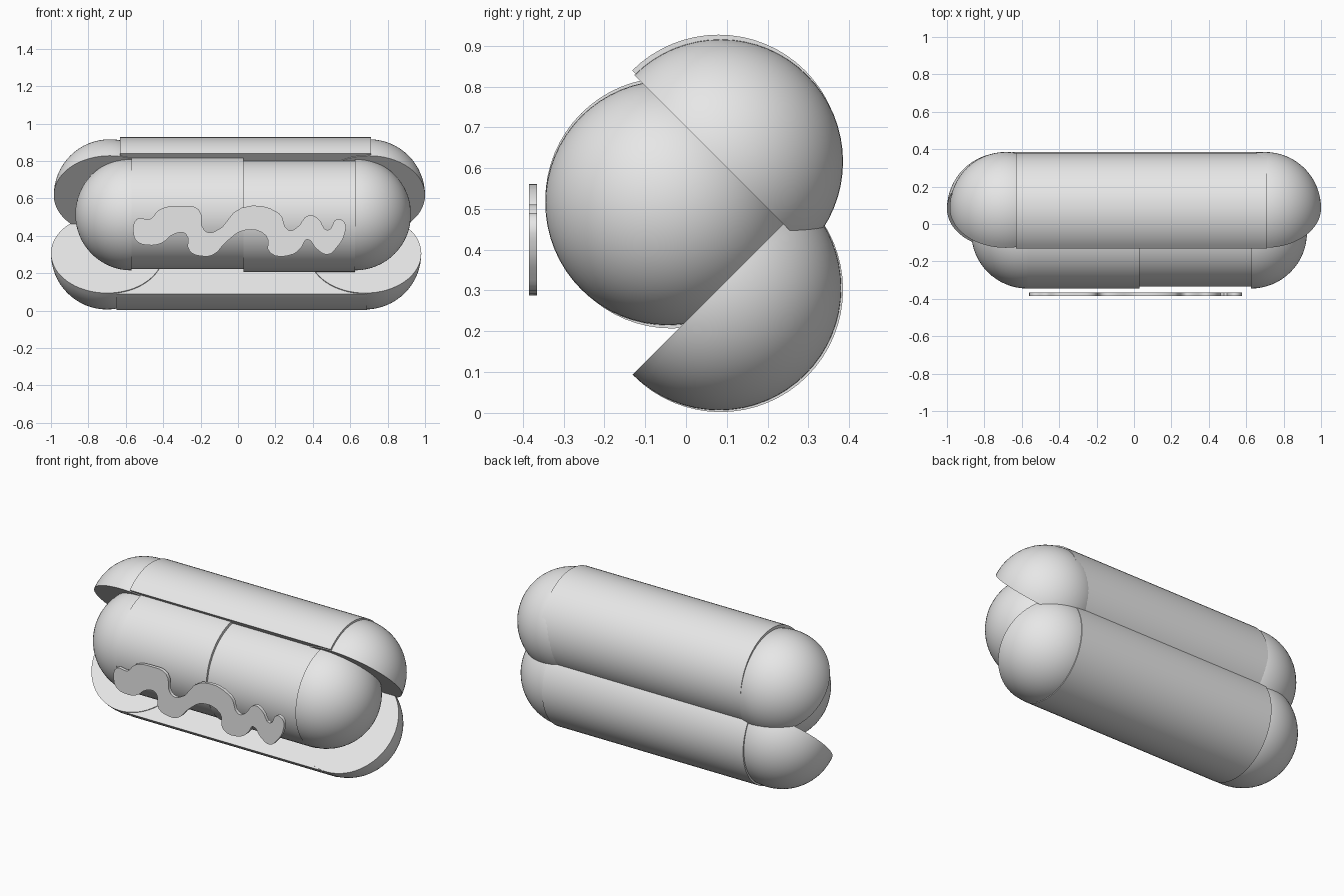
import bpy
import bmesh
from math import radians, pi
from mathutils import Matrix, Vector

cube = bpy.data.objects.get("Cube")
if cube:
    bpy.data.objects.remove(cube, do_unlink=True)

RADIUS = 0.3
SEGMENTS = 64

grey = bpy.data.materials.new("light grey")
grey.use_nodes = True
colour = (0.8, 0.8, 0.8, 1)
grey.diffuse_color = colour
grey.node_tree.nodes["Principled BSDF"].inputs["Base Color"].default_value = colour


def select_only(obj):
    bpy.ops.object.select_all(action="DESELECT")
    obj.select_set(True)
    bpy.context.view_layer.objects.active = obj


def finish(name, bm, centre, keep):
    """Cut the solid through its centre, keep the side along 'keep', cap and shade it."""
    if keep:
        bmesh.ops.bisect_plane(bm, geom=bm.verts[:] + bm.edges[:] + bm.faces[:], dist=1e-4,
                               plane_co=(0, 0, 0), plane_no=keep, clear_inner=True)
        rim = [e for e in bm.edges if e.is_boundary]
        bmesh.ops.edgeloop_fill(bm, edges=rim)
    bmesh.ops.recalc_face_normals(bm, faces=bm.faces[:])
    mesh = bpy.data.meshes.new(name)
    bm.to_mesh(mesh)
    bm.free()
    mesh.materials.append(grey)
    obj = bpy.data.objects.new(name, mesh)
    obj.location = centre
    bpy.context.collection.objects.link(obj)
    select_only(obj)
    bpy.ops.object.shade_smooth_by_angle(angle=radians(35))


def tube(name, x_start, x_end, y, z, keep=None):
    bm = bmesh.new()
    bmesh.ops.create_cone(bm, cap_ends=True, segments=SEGMENTS, radius1=RADIUS, radius2=RADIUS,
                          depth=x_end - x_start, matrix=Matrix.Rotation(pi / 2, 4, "Y"))
    finish(name, bm, ((x_start + x_end) / 2, y, z), keep)


def ball(name, x, y, z, keep):
    bm = bmesh.new()
    bmesh.ops.create_uvsphere(bm, u_segments=SEGMENTS, v_segments=SEGMENTS // 2, radius=RADIUS,
                              matrix=Matrix.Rotation(pi / 2, 4, "Y"))
    finish(name, bm, (x, y, z), keep)


# Bun halves, each split at a diagonal so the pair opens toward the front
up_back = Vector((0, 1, 1)).normalized()
down_back = Vector((0, 1, -1)).normalized()
tube("upper_bun_body", -0.63, 0.71, 0.08, 0.627, up_back)
ball("upper_bun_right_end", -0.685, 0.085, 0.616, up_back)
ball("upper_bun_left_end", 0.7, 0.085, 0.616, up_back)
tube("lower_bun_body", -0.65, 0.69, 0.085, 0.302, down_back)
ball("lower_bun_right_end", -0.7, 0.081, 0.306, down_back)
ball("lower_bun_left_end", 0.68, 0.081, 0.306, down_back)

# Sausage in two slightly offset lengths with round ends
tube("sausage_right_half", -0.57, 0.03, -0.045, 0.522)
tube("sausage_left_half", 0.03, 0.625, -0.035, 0.507)
ball("sausage_right_end", -0.57, -0.045, 0.515, (-1, 0, 0))
ball("sausage_left_end", 0.625, -0.045, 0.515, (1, 0, 0))

# Wavy sauce ribbon: outline in hundredths, along the top and back underneath
outline = [(-56, 42), (-54, 49), (-47, 49), (-42, 54), (-31, 56), (-21, 54), (-18, 43), (-13, 42),
           (2, 55), (22, 52), (27, 43), (31, 44), (38, 51), (43, 49), (48, 43), (53, 49),
           (57, 47), (57, 41), (53, 34), (48, 30), (42, 33), (37, 38), (34, 34), (29, 30),
           (17, 31), (15, 40), (4, 43), (-6, 37), (-13, 30), (-18, 29), (-26, 32), (-28, 41),
           (-34, 41), (-41, 36), (-48, 35), (-54, 37)]
curve = bpy.data.curves.new("sauce_ribbon", "CURVE")
curve.dimensions = "2D"
curve.fill_mode = "BOTH"
curve.extrude = 0.01
curve.resolution_u = 4
spline = curve.splines.new("BEZIER")
spline.bezier_points.add(len(outline) - 1)
spline.use_cyclic_u = True
for point, (x, z) in zip(spline.bezier_points, outline):
    point.co = (x / 100, z / 100, 0)
    point.handle_left_type = point.handle_right_type = "AUTO"
curve.materials.append(grey)
sauce = bpy.data.objects.new("sauce_ribbon", curve)
sauce.rotation_euler.x = pi / 2
sauce.location.y = -0.375
bpy.context.collection.objects.link(sauce)
select_only(sauce)
bpy.ops.object.convert(target="MESH")
bpy.ops.object.shade_smooth_by_angle(angle=radians(35))
